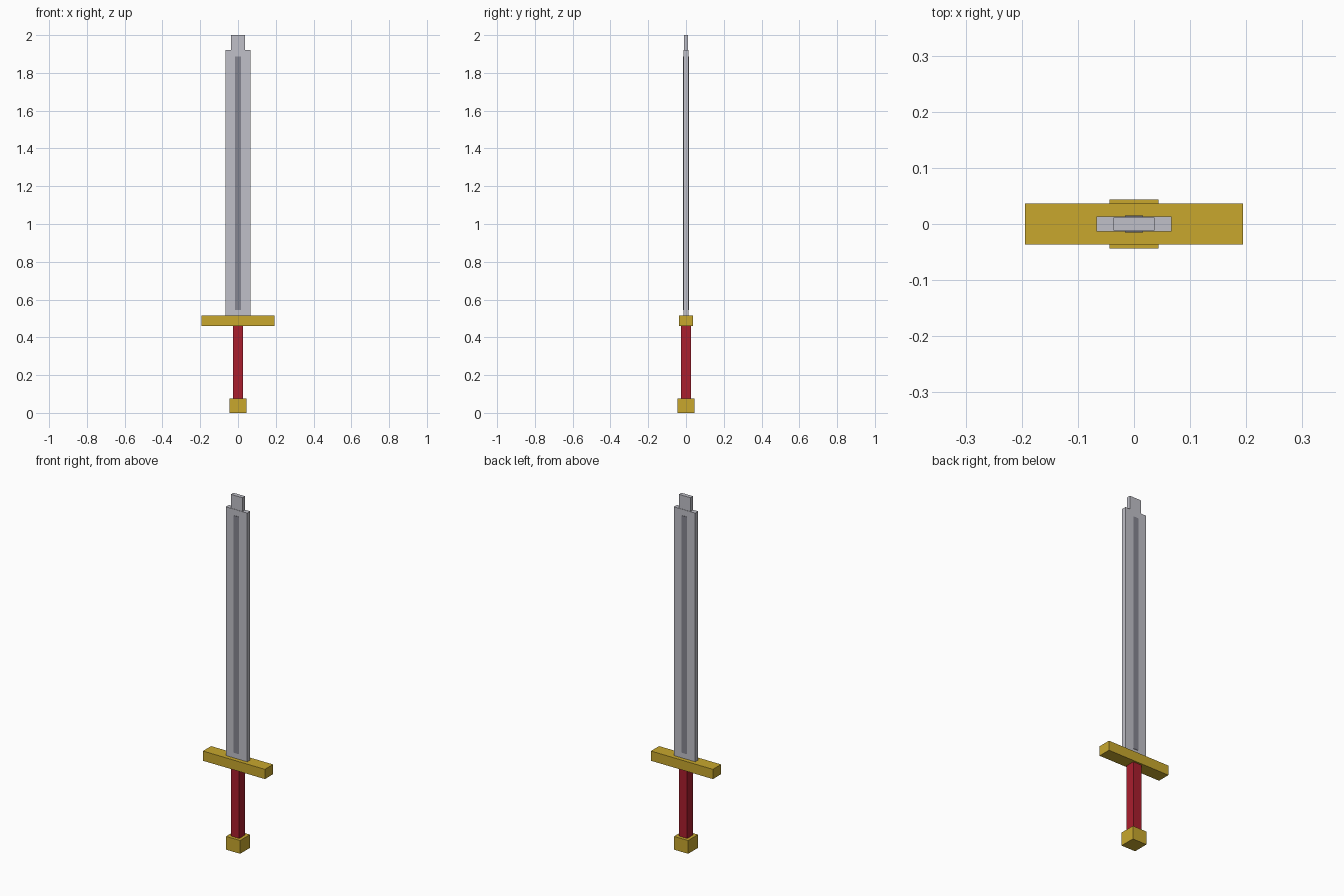
import bpy

# Remove only the default cube
default = bpy.data.objects.get("Cube")
if default:
    bpy.data.objects.remove(default, do_unlink=True)


def make_material(name, rgb):
    mat = bpy.data.materials.new(name)
    mat.use_nodes = True
    colour = (*rgb, 1.0)
    mat.diffuse_color = colour
    mat.node_tree.nodes["Principled BSDF"].inputs["Base Color"].default_value = colour
    return mat


def make_box(name, half_x, half_y, bottom, top, mat):
    """Box centred on the sword's axis, between two heights."""
    bpy.ops.mesh.primitive_cube_add(size=2, location=(0, 0, (bottom + top) / 2))
    box = bpy.context.object
    box.name = box.data.name = name
    box.scale = (half_x, half_y, (top - bottom) / 2)
    bpy.ops.object.transform_apply(location=False, rotation=False, scale=True)
    box.data.materials.append(mat)
    return box


steel = make_material("light steel", (0.53, 0.53, 0.58))
dark_steel = make_material("dark steel", (0.235, 0.235, 0.28))
gold = make_material("gold", (0.58, 0.39, 0.027))
red = make_material("red leather", (0.40, 0.013, 0.027))

# Hilt
make_box("pommel", 0.044, 0.044, 0.0, 0.075, gold)
make_box("grip", 0.026, 0.026, 0.075, 0.46, red)
make_box("crossguard", 0.194, 0.0365, 0.46, 0.515, gold)

# Blade with its stepped tip
make_box("blade", 0.067, 0.0135, 0.515, 1.922, steel)
make_box("blade_tip", 0.0365, 0.0115, 1.922, 2.0, steel)

# Dark central ridge, standing slightly proud of both blade faces
make_box("blade_ridge", 0.016, 0.0155, 0.545, 1.887, dark_steel)
